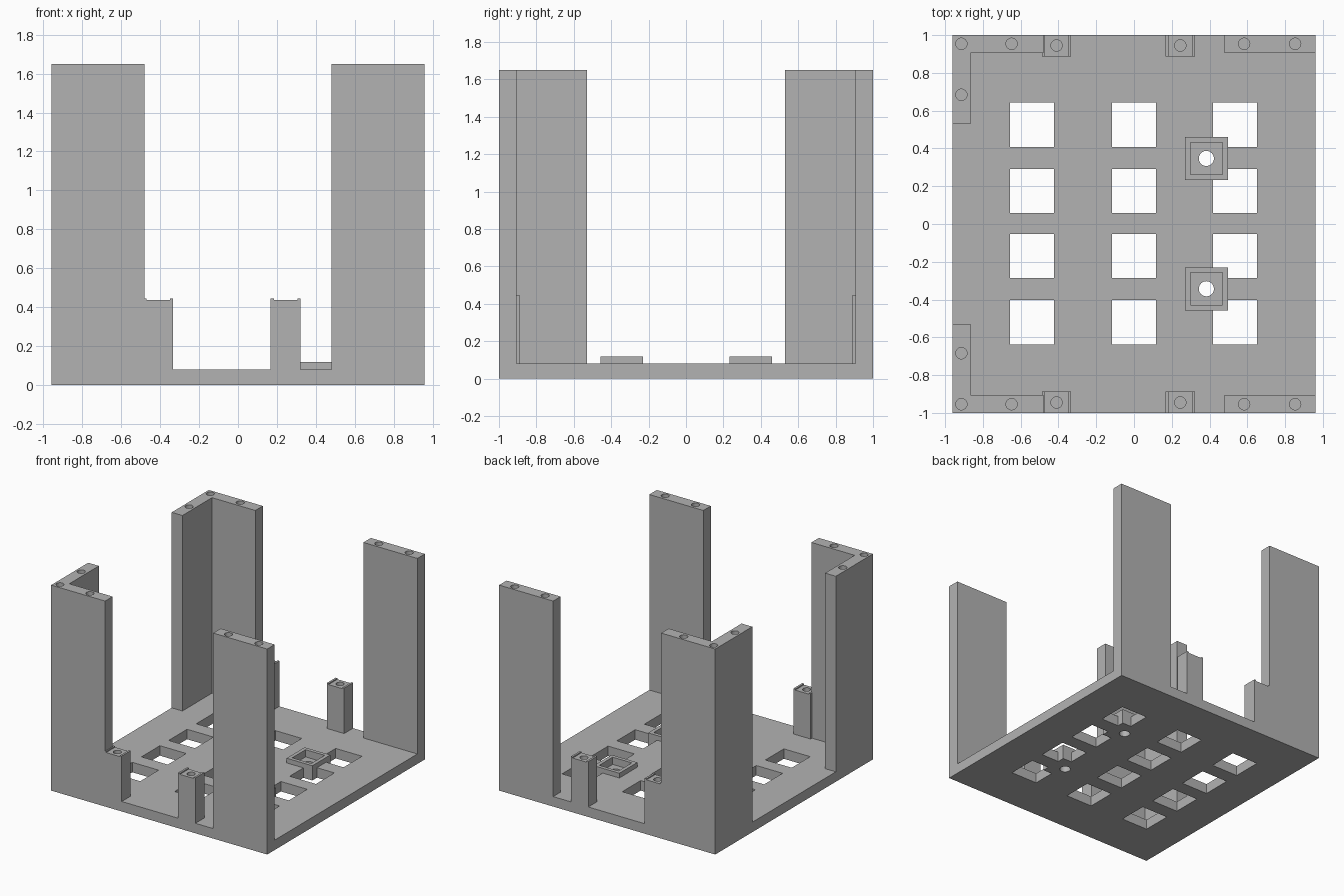
import bpy, bmesh
from mathutils import Matrix

cube = bpy.data.objects.get("Cube")
if cube:
    bpy.data.objects.remove(cube, do_unlink=True)

GREY = (0.45, 0.45, 0.45, 1)
grey = bpy.data.materials.new("plain_grey")
grey.use_nodes = True
grey.diffuse_color = GREY
grey.node_tree.nodes["Principled BSDF"].inputs["Base Color"].default_value = GREY

FLOOR, TALL, SHORT = 0.08, 1.65, 0.445
WALL = 0.095


def add_box(bm, x0, x1, y0, y1, z0, z1):
    mat = Matrix.Translation(((x0 + x1) / 2, (y0 + y1) / 2, (z0 + z1) / 2))
    bmesh.ops.create_cube(bm, size=1, matrix=mat @ Matrix.Diagonal((x1 - x0, y1 - y0, z1 - z0, 1)))


def add_cylinder(bm, x, y, r, z0, z1):
    bmesh.ops.create_cone(bm, cap_ends=True, segments=32, radius1=r, radius2=r,
                          depth=z1 - z0, matrix=Matrix.Translation((x, y, (z0 + z1) / 2)))


def add_prism(bm, outline, z0, z1):
    face = bm.faces.new([bm.verts.new((x, y, z0)) for x, y in outline])
    ext = bmesh.ops.extrude_face_region(bm, geom=[face])["geom"]
    verts = [v for v in ext if isinstance(v, bmesh.types.BMVert)]
    bmesh.ops.translate(bm, verts=verts, vec=(0, 0, z1 - z0))


def make(name, add, pieces):
    """Build one object from several (disjoint) pieces."""
    bm = bmesh.new()
    for p in pieces:
        add(bm, *p)
    bmesh.ops.recalc_face_normals(bm, faces=bm.faces)
    mesh = bpy.data.meshes.new(name)
    bm.to_mesh(mesh)
    bm.free()
    obj = bpy.data.objects.new(name, mesh)
    bpy.context.collection.objects.link(obj)
    mesh.materials.append(grey)
    return obj


def combine(obj, steps):
    """Apply boolean steps in order, then remove the helpers."""
    for op, helper in steps:
        mod = obj.modifiers.new(op, "BOOLEAN")
        mod.operation, mod.solver, mod.object = op, "EXACT", helper
        helper.hide_render = True
    deps = bpy.context.evaluated_depsgraph_get()
    mesh = bpy.data.meshes.new_from_object(obj.evaluated_get(deps))
    obj.modifiers.clear()
    obj.data = mesh
    for _, helper in steps:
        bpy.data.objects.remove(helper, do_unlink=True)


# Base plate with a grid of windows and two square sockets with bolt holes
half = 0.117
windows = [(x - half, x + half, y - half, y + half, -0.1, 0.3)
           for x in (-0.54, 0, 0.535) for y in (-0.52, -0.17, 0.175, 0.525)]
sockets = [(0.383, y) for y in (-0.343, 0.347)]


def socket_boxes(h, z0, z1):
    return [(x - h, x + h, y - h, y + h, z0, z1) for x, y in sockets]


base = make("base_plate", add_box, [(-0.96, 0.96, -1, 1, 0, FLOOR)])
combine(base, [
    ("DIFFERENCE", make("window_cutter", add_box, windows)),
    ("UNION", make("socket_blocks", add_box, socket_boxes(0.114, 0, 0.118))),
    ("DIFFERENCE", make("pocket_cutter", add_box, socket_boxes(0.085, 0.06, 0.3))),
    ("DIFFERENCE", make("bolt_cutter", add_cylinder,
                        [(x, y, 0.04, -0.1, 0.3) for x, y in sockets])),
])

for side, s in (("front", -1), ("back", 1)):
    inner = 1 - WALL

    # Angled corner post on the right, flat wall post on the left
    angle = [(-0.96, s), (-0.48, s), (-0.48, s * inner), (-0.96 + WALL, s * inner),
             (-0.96 + WALL, s * 0.53), (-0.96, s * 0.53)]
    flat = [(0.48, s), (0.96, s), (0.96, s * inner), (0.48, s * inner)]
    posts = (("right_corner_post", angle, [(-0.914, 0.954), (-0.648, 0.954), (-0.914, 0.684)]),
             ("left_wall_post", flat, [(0.583, 0.954), (0.853, 0.954)]))
    for name, outline, holes in posts:
        post = make(f"{side}_{name}", add_prism, [(outline, FLOOR, TALL)])
        cutter = make("screw_cutter", add_cylinder,
                      [(x, s * y, 0.03, TALL - 0.12, TALL + 0.1) for x, y in holes])
        combine(post, [("DIFFERENCE", cutter)])

    # Short screw posts with a shallow channel across the top
    for name, x in (("right", -0.41), ("left", 0.245)):
        ya, yb = sorted((s, s * 0.887))
        post = make(f"{side}_{name}_short_post", add_box,
                    [(x - 0.077, x + 0.077, ya, yb, FLOOR, SHORT)])
        combine(post, [
            ("DIFFERENCE", make("channel_cutter", add_box,
                                [(x - 0.061, x + 0.061, ya - 0.1, yb + 0.1, SHORT - 0.009, 0.6)])),
            ("DIFFERENCE", make("screw_cutter", add_cylinder,
                                [(x, s * 0.945, 0.03, SHORT - 0.12, 0.6)])),
        ])
